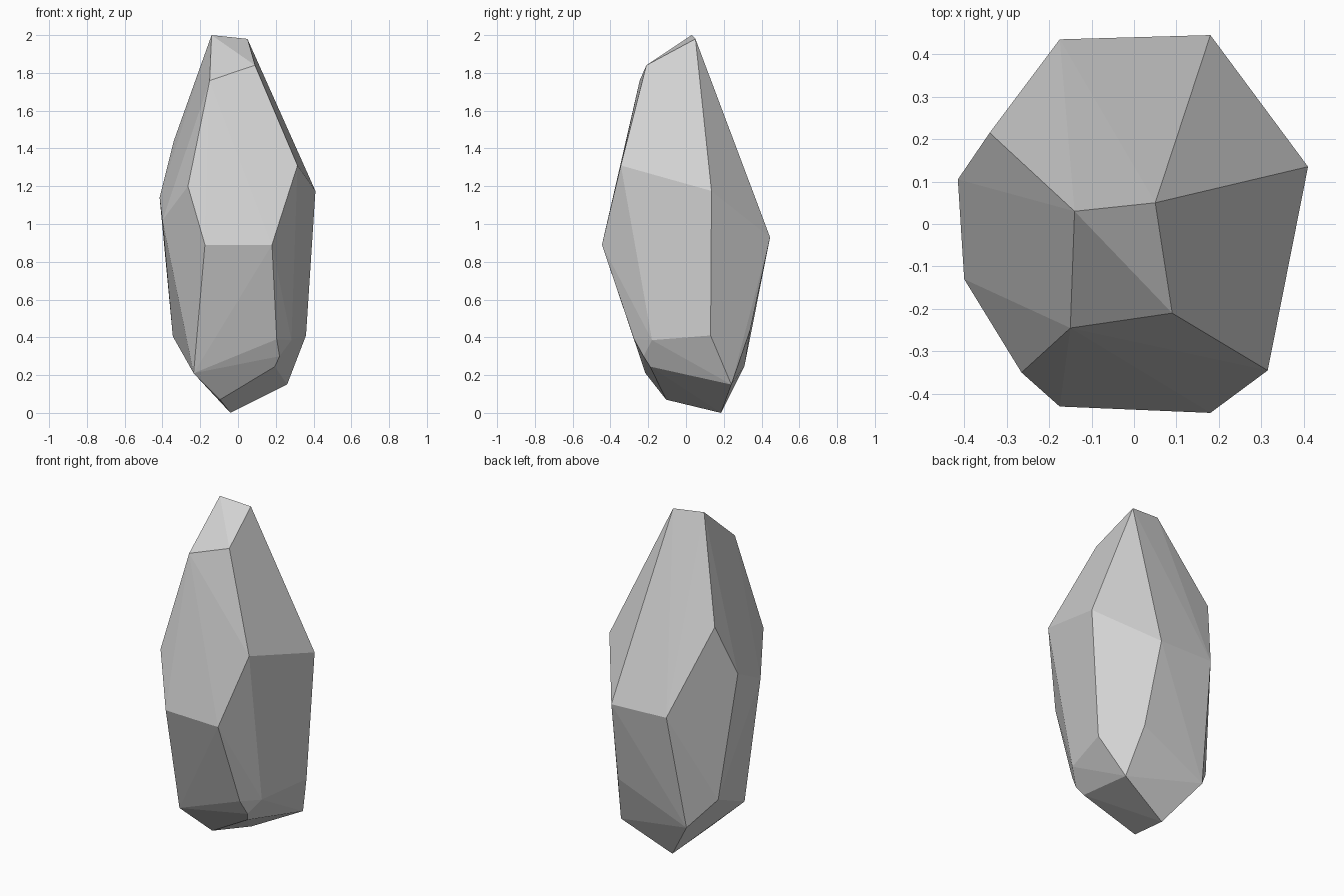
import bpy
import bmesh
import math

default_cube = bpy.data.objects.get("Cube")
if default_cube:
    bpy.data.objects.remove(default_cube, do_unlink=True)


def make_material(name, colour):
    material = bpy.data.materials.new(name)
    material.use_nodes = True
    rgba = (*colour, 1.0)
    material.diffuse_color = rgba
    shader = next(n for n in material.node_tree.nodes if n.type == "BSDF_PRINCIPLED")
    shader.inputs["Base Color"].default_value = rgba
    return material


def make_faceted_stone(name, rings, material):
    """Wrap a convex faceted shell around rings of corner points (in hundredths)."""
    bm = bmesh.new()
    for ring in rings:
        for corner in ring:
            bm.verts.new([value / 100 for value in corner])
    hull = bmesh.ops.convex_hull(bm, input=bm.verts[:])

    # Drop any corner that ended up inside the shell
    inner = {g for key in ("geom_interior", "geom_unused") for g in hull[key]
             if isinstance(g, bmesh.types.BMVert) and g.is_valid and not g.link_faces}
    bmesh.ops.delete(bm, geom=list(inner), context="VERTS")

    # Merge coplanar triangles into broad flat facets
    bmesh.ops.dissolve_limit(bm, angle_limit=math.radians(2),
                             verts=bm.verts[:], edges=bm.edges[:])
    bmesh.ops.recalc_face_normals(bm, faces=bm.faces[:])

    mesh = bpy.data.meshes.new(name)
    bm.to_mesh(mesh)
    bm.free()
    mesh.materials.append(material)
    stone = bpy.data.objects.new(name, mesh)
    bpy.context.collection.objects.link(stone)
    return stone


# Small slanted facet at the tip
tip = [(-14, 3, 200), (5, 5, 198), (9, -21, 184), (-15, -24.5, 176)]

# Shoulder corners where the taper begins
shoulder = [(31.5, -34.5, 131), (-26.5, -35, 120), (-34, 21.5, 144), (41, 13.5, 117.5)]

# Widest girdle
girdle = [(-17.5, -43, 89), (18, -44.5, 89), (18, 44.5, 93), (-17.5, 43.5, 94),
          (-41.5, 10.5, 114), (-40, -13, 102)]

# Lower corners where the sides turn under
lower = [(20.5, -27.5, 39), (28.3, -18, 38.5), (36, 13, 41), (21, 34, 44),
         (-34.5, 19, 40.5)]

# Underside corners down to the resting point
underside = [(22, -22.5, 30), (19.5, -19, 24.5), (26, 24, 15), (-22, 31, 25),
             (-23.5, -21.5, 21), (-9.5, -10.5, 7), (-4, 18.5, 0)]

stone_grey = make_material("stone grey", (0.65, 0.65, 0.65))
make_faceted_stone("faceted_stone", [tip, shoulder, girdle, lower, underside], stone_grey)
